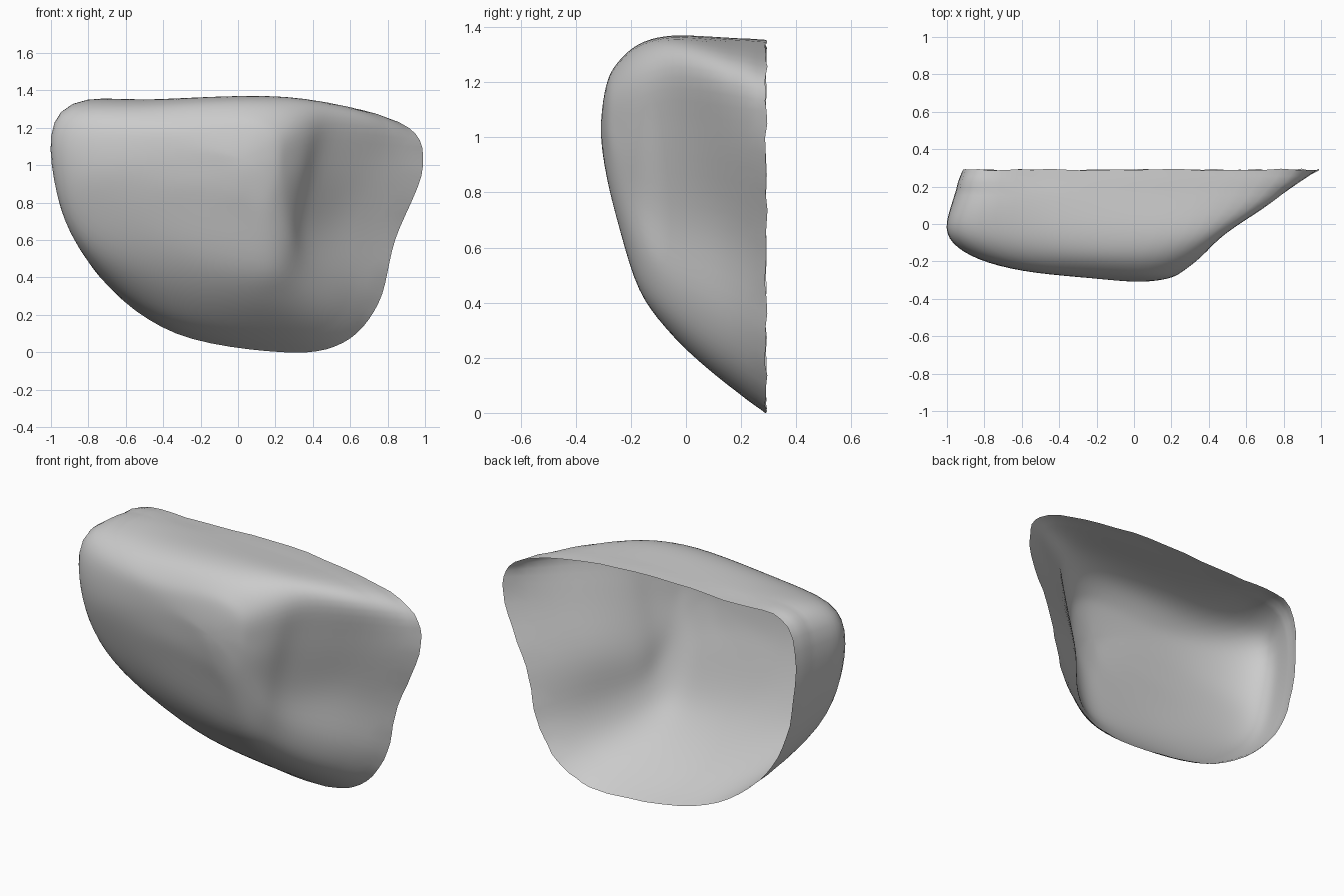
import bpy, bmesh, math
from mathutils import Vector

if "Cube" in bpy.data.objects:
    bpy.data.objects.remove(bpy.data.objects["Cube"])

# Depth contours of the rock (x, z), clockwise from the left, open back rim to front bulge
DEPTHS = [0.29, 0.12, -0.05, -0.17, -0.25, -0.29]
LOOPS = [
    [(-.89, .78), (-.87, 1.29), (-.45, 1.34), (.25, 1.345), (.86, 1.23), (.99, 1.0),
     (.84, .6), (.75, .26), (.56, .05), (.24, 0), (-.33, .1), (-.72, .385)],
    [(-.94, .80), (-.93, 1.31), (-.45, 1.35), (.22, 1.36), (.72, 1.27), (.69, 1.02),
     (.56, .68), (.56, .36), (.44, .17), (.15, .125), (-.35, .19), (-.76, .43)],
    [(-.97, .86), (-.96, 1.28), (-.45, 1.345), (.2, 1.37), (.48, 1.29), (.45, 1.04),
     (.37, .7), (.36, .46), (.28, .32), (.08, .28), (-.35, .36), (-.79, .56)],
    [(-.86, .95), (-.82, 1.23), (-.4, 1.31), (.12, 1.34), (.35, 1.25), (.35, 1.02),
     (.30, .78), (.27, .58), (.18, .45), (0, .46), (-.33, .56), (-.66, .74)],
    [(-.60, 1.02), (-.55, 1.18), (-.28, 1.24), (.08, 1.27), (.25, 1.19), (.26, 1.02),
     (.24, .88), (.19, .75), (.12, .70), (0, .73), (-.2, .79), (-.44, .88)],
    [(-.22, 1.06), (-.2, 1.12), (-.08, 1.17), (.08, 1.19), (.17, 1.14), (.19, 1.04),
     (.17, .96), (.14, .9), (.09, .87), (.02, .87), (-.06, .91), (-.14, .97)],
]
TIP = Vector((.03, -.31, 1.03))
AROUND, ALONG = 6, 5


def spline(a, b, c, d, t):
    """Catmull-Rom point between b and c."""
    return 0.5 * (2 * b + (c - a) * t + (2 * a - 5 * b + 4 * c - d) * t * t
                  + (3 * b - a - 3 * c + d) * t ** 3)


def closed_curve(pts):
    n = len(pts)
    return [spline(pts[i - 1], pts[i], pts[(i + 1) % n], pts[(i + 2) % n], k / AROUND)
            for i in range(n) for k in range(AROUND)]


# Smooth each contour, then loft between contours
rings = [closed_curve([Vector((x, y, z)) for x, z in loop]) for loop, y in zip(LOOPS, DEPTHS)]
count = len(rings[0])
rings.append([TIP] * count)
# extrapolated rim ring and mirrored tip ring steer the ends of the loft
before = [2 * a - b for a, b in zip(rings[0], rings[1])]
after = [rings[-2][(i + count // 2) % count] for i in range(count)]
ctrl = [before] + rings + [after]
lofted = []
for j in range(1, len(ctrl) - 2):
    for k in range(ALONG):
        lofted.append([spline(ctrl[j - 1][i], ctrl[j][i], ctrl[j + 1][i], ctrl[j + 2][i], k / ALONG)
                       for i in range(count)])

# Slight raggedness of the open rim
for i, p in enumerate(lofted[0]):
    p.y += 0.006 * math.sin(i * 1.7) * math.sin(i * 0.6)

# Open rock shell
bm = bmesh.new()
grid = [[bm.verts.new(p) for p in ring] for ring in lofted]
tip = bm.verts.new(TIP)
for a, b in zip(grid, grid[1:]):
    for i in range(count):
        n = (i + 1) % count
        bm.faces.new((a[i], a[n], b[n], b[i]))
for i in range(count):
    bm.faces.new((grid[-1][i], grid[-1][(i + 1) % count], tip))

# Soften the contour steps on the front
inner = [v for ring in grid[3:] for v in ring] + [tip]
for _ in range(6):
    bmesh.ops.smooth_vert(bm, verts=inner, factor=0.4,
                          use_axis_x=True, use_axis_y=True, use_axis_z=True)
bm.normal_update()
if tip.normal.y > 0:
    bmesh.ops.reverse_faces(bm, faces=bm.faces[:])
for f in bm.faces:
    f.smooth = True
mesh = bpy.data.meshes.new("rock_shell")
bm.to_mesh(mesh)
bm.free()
rock = bpy.data.objects.new("rock_shell", mesh)
bpy.context.collection.objects.link(rock)
